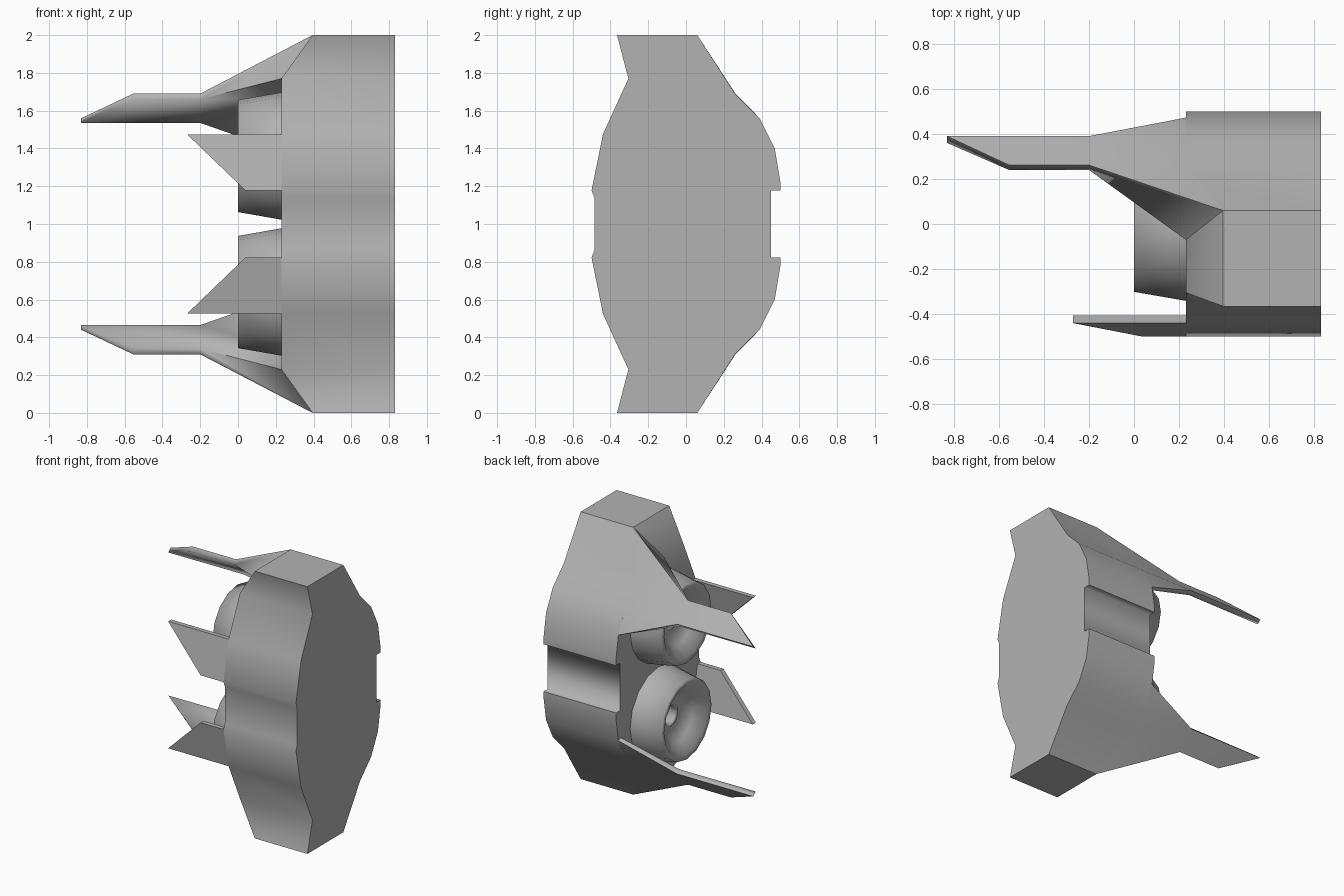
import bpy, bmesh, math
from mathutils import Vector

if "Cube" in bpy.data.objects:
    bpy.data.objects.remove(bpy.data.objects["Cube"])

X0, X1 = 0.23, 0.83      # rear and front faces of the hull
XC, N = 0.395, 1.177     # start of the slanted end cut, notch edge height

grey = bpy.data.materials.new("dark_grey")
grey.diffuse_color = (0.45, 0.45, 0.45, 1)
grey.use_nodes = True
grey.node_tree.nodes["Principled BSDF"].inputs["Base Color"].default_value = grey.diffuse_color


def finish(bm, name, mirror=True, angle=42, soft=None):
    """Turn a bmesh into an object; geometry is mirrored about z = 1.
    soft(a, b) picks edges that stay smooth whatever their angle."""
    bmesh.ops.recalc_face_normals(bm, faces=bm.faces)
    for v in bm.verts:
        v.co.z -= 1
    me = bpy.data.meshes.new(name)
    bm.to_mesh(me)
    bm.free()
    me.materials.append(grey)
    ob = bpy.data.objects.new(name, me)
    bpy.context.collection.objects.link(ob)
    ob.location.z = 1
    if mirror:
        m = ob.modifiers.new("mirror", 'MIRROR')
        m.use_axis = (False, False, True)
        m.use_mirror_merge = False
    bpy.ops.object.select_all(action='DESELECT')
    ob.select_set(True)
    bpy.context.view_layer.objects.active = ob
    bpy.ops.object.shade_smooth_by_angle(angle=math.radians(angle))
    if soft:
        for e in me.edges:
            a, b = (me.vertices[i].co for i in e.vertices)
            if soft(a, b):
                e.use_edge_sharp = False
    return ob


def from_faces(name, points, faces, **kw):
    bm = bmesh.new()
    vs = {k: bm.verts.new(p) for k, p in points.items()}
    for f in faces:
        bm.faces.new([vs[k] for k in f.split()])
    return finish(bm, name, **kw)


# Hull: profile in (y, z), upper half, mirrored and extruded along x
half = [(0.45, N), (0.50, N), (0.50, 1.22), (0.47, 1.40), (0.39, 1.56),
        (0.26, 1.69), (0.06, 2.0), (-0.365, 2.0), (-0.305, 1.77),
        (-0.44, 1.475), (-0.50, N), (-0.485, 1.14)]
outline = half + [(y, 2 - z) for y, z in reversed(half)]
bm = bmesh.new()
base = bm.faces.new([bm.verts.new((X0, y, z)) for y, z in outline])
ext = bmesh.ops.extrude_face_region(bm, geom=[base], use_keep_orig=True)
for v in ext['geom']:
    if isinstance(v, bmesh.types.BMVert):
        v.co.x = X1
# Slanted cuts on the rear edge of both hull ends
for s in (1, -1):
    bmesh.ops.bisect_plane(
        bm, geom=bm.verts[:] + bm.edges[:] + bm.faces[:], dist=1e-4,
        plane_co=(XC, 0, 1 + s), plane_no=Vector((-0.23, 0, s * (XC - X0))),
        clear_outer=True)
    bmesh.ops.holes_fill(bm, edges=[e for e in bm.edges if e.is_boundary], sides=0)
# the inner corners of the back notch stay smooth
finish(bm, "hull", mirror=False,
       soft=lambda a, b: abs(a.y - 0.45) < 0.001 and abs(b.y - 0.45) < 0.001
       and abs(a.x - b.x) > 0.1)

# Long rear fins: broad root on the hull narrowing to a swept blade
fin_pts = {
    'A': (XC, 0.06, 2.0), 'B': (X0, 0.26, 1.69), 'C': (X0, 0.39, 1.56),
    'D': (X0, 0.472, 1.395),
    'a': (X0, -0.07, 1.77), 'b': (X0, 0.225, 1.66), 'c': (X0, 0.36, 1.535),
    'd': (X0, 0.44, 1.385),
    'O1': (-0.2, 0.262, 1.69), 'O2': (-0.2, 0.39, 1.56),
    'I1': (-0.2, 0.24, 1.66), 'I2': (-0.2, 0.365, 1.535),
    'P': (-0.555, 0.262, 1.69), 'p': (-0.555, 0.24, 1.66),
    'T': (-0.83, 0.39, 1.56), 't': (-0.83, 0.36, 1.535)}
blade_inner = [Vector(fin_pts[k]) - Vector((0, 0, 1)) for k in ('I1', 'I2', 'p', 't')]


def on_blade(v):
    return any((v - q).length < 1e-3 for q in blade_inner)


from_faces("long_fin", fin_pts,
           ["A B O1", "B C O2 O1", "C D O2",           # outer root
            "a I1 b", "b I1 I2 c", "c I2 d",           # inner root
            "A O1 I1 a", "D d I2 O2",                  # root edges
            "O1 O2 T P", "I1 p t I2",                  # blade sides
            "O1 P p I1", "P T t p", "T O2 I2 t"],      # blade edges
           soft=lambda a, b: on_blade(a) and on_blade(b) and abs(a.x - b.x) > 0.1)

# Short pointed fins on the front side
fin = [(-0.27, -0.44, 1.475), (0.04, -0.50, N), (X0, -0.50, N), (X0, -0.44, 1.475)]
bm = bmesh.new()
outer = [bm.verts.new(p) for p in fin]
inner = [bm.verts.new((x, y + 0.035, z)) for x, y, z in fin]
bm.faces.new(outer)
bm.faces.new(inner[::-1])
for i in (0, 1, 3):      # the end against the hull stays open
    j = (i + 1) % 4
    bm.faces.new((outer[i], inner[i], inner[j], outer[j]))
finish(bm, "short_fin")

# Engine nozzles: (x, radius) profile spun about the x axis, fully smooth
nozzle = [(X0, 0.337), (0, 0.297), (0, 0.262), (0.07, 0.18), (0.14, 0.095),
          (0.125, 0.08), (0.14, 0.065), (0.21, 0.06), (0.21, 0)]
bm = bmesh.new()
vs = [bm.verts.new((x, -0.004, 1.36 + r)) for x, r in nozzle]
es = [bm.edges.new(p) for p in zip(vs, vs[1:])]
bmesh.ops.spin(bm, geom=vs + es, cent=(0, -0.004, 1.36), axis=(1, 0, 0),
               angle=math.tau, steps=16, use_merge=False)
bmesh.ops.remove_doubles(bm, verts=bm.verts, dist=1e-4)
finish(bm, "engine_nozzle", angle=180)
